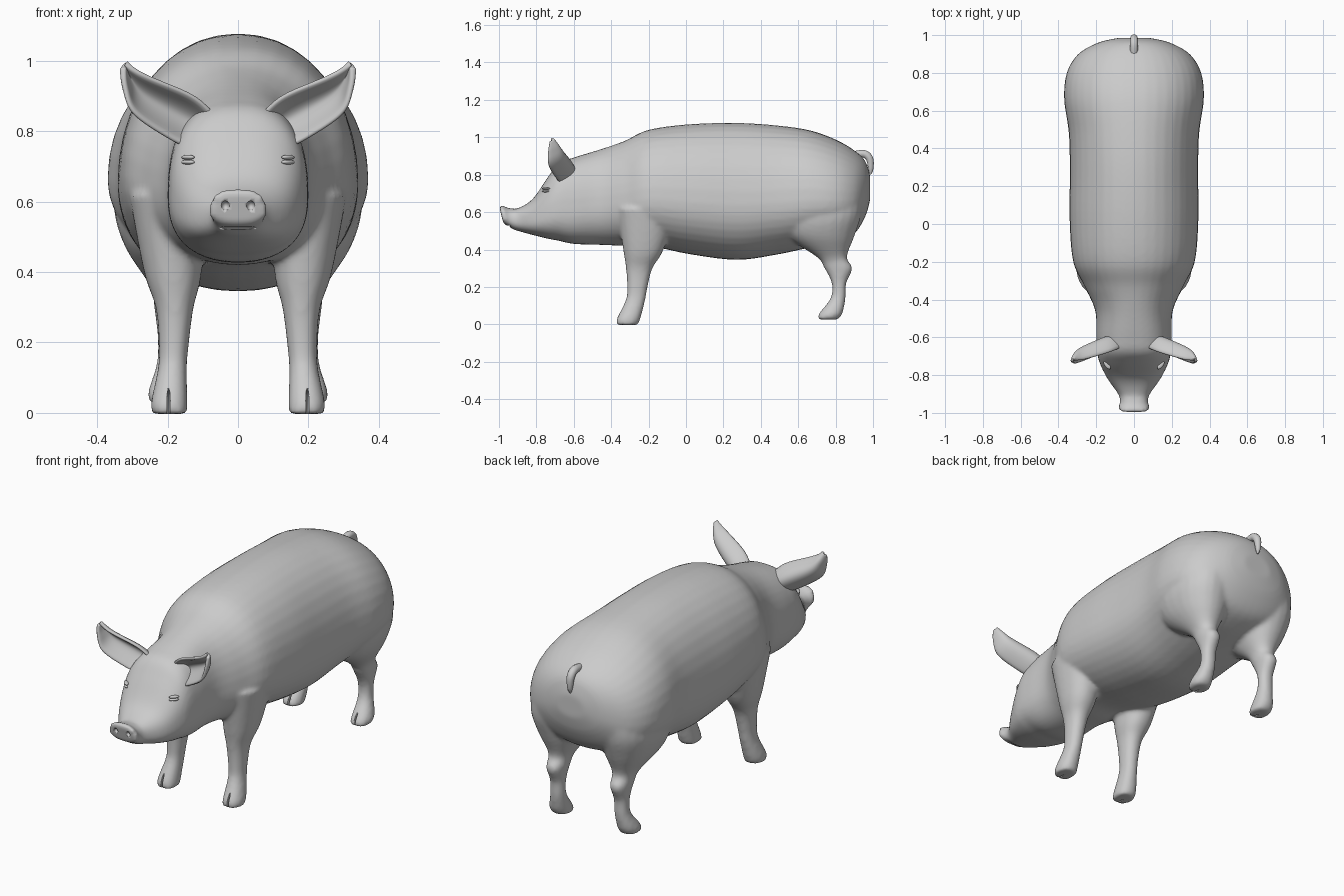
import bpy, bmesh, math
from mathutils import Vector, Matrix

if "Cube" in bpy.data.objects:
    bpy.data.objects.remove(bpy.data.objects["Cube"])


def spline(rows, steps=5):
    """Catmull-Rom interpolation of parameter rows."""
    out = []
    for i in range(len(rows) - 1):
        a, b, c, d = rows[max(i - 1, 0)], rows[i], rows[i + 1], rows[min(i + 2, len(rows) - 1)]
        for k in range(steps):
            t = k / steps
            out.append([0.5 * (2 * q + (r - p) * t + (2 * p - 5 * q + 4 * r - s) * t * t
                               + (3 * q - p - 3 * r + s) * t ** 3) for p, q, r, s in zip(a, b, c, d)])
    return out + [list(rows[-1])]


def loft(bm, rows, ring, n=40):
    """Skin rings made from interpolated rows and cap both ends."""
    loops = [[bm.verts.new(ring(r, 2 * math.pi * i / n)) for i in range(n)] for r in spline(rows)]
    for a, b in zip(loops, loops[1:]):
        for i in range(n):
            bm.faces.new((a[i], a[(i + 1) % n], b[(i + 1) % n], b[i]))
    bm.faces.new(loops[0][::-1])
    bm.faces.new(loops[-1])


def power(v, p):
    return math.copysign(abs(v) ** (2 / p), v)


def trunk_ring(r, a):
    """Egg-shaped section, widest below the middle, squarer at the head."""
    y, top, bot, hw = r
    p = 2.1 + 0.4 * min(max((-0.4 - y) / 0.25, 0), 1)
    mid = bot + 0.4 * (top - bot)
    s = power(math.sin(a), p)
    z = mid + s * ((top - mid) if s > 0 else (mid - bot))
    tilt = 0.25 * (z - mid) if y < -0.93 else 0
    return hw * power(math.cos(a), p), y - tilt, z


def leg_ring(side):
    return lambda r, a: (side * (r[3] + r[4] * power(math.cos(a), 2.2)),
                         r[1] + r[2] * power(math.sin(a), 2.2), r[0])


def tail_ring(r, a):
    """Circle whose plane turns from upright to level down the tail."""
    y, z, rad, turn = r
    v = rad * math.sin(a)
    return rad * math.cos(a), y + v * math.sin(turn), z + v * math.cos(turn)


def make_object(name, bm):
    bmesh.ops.recalc_face_normals(bm, faces=bm.faces)
    for f in bm.faces:
        f.smooth = True
    me = bpy.data.meshes.new(name)
    bm.to_mesh(me)
    bm.free()
    ob = bpy.data.objects.new(name, me)
    bpy.context.collection.objects.link(ob)
    return ob


def ellipsoid(bm, centre, radii, rot=Matrix()):
    m = Matrix.Translation(centre) @ rot.to_4x4() @ Matrix.Diagonal((*radii, 1))
    bmesh.ops.create_uvsphere(bm, u_segments=20, v_segments=12, radius=1, matrix=m)


# Head and trunk: y, top, bottom, half width
trunk = [
    (-.985, .637, .533, .080), (-.965, .637, .528, .082), (-.94, .624, .513, .074),
    (-.90, .62, .50, .084), (-.82, .67, .478, .140), (-.74, .785, .458, .180),
    (-.68, .86, .447, .195), (-.60, .892, .43, .200), (-.46, .935, .425, .205),
    (-.33, .98, .42, .262), (-.20, 1.04, .42, .322), (.02, 1.07, .375, .341),
    (.27, 1.077, .345, .340), (.48, 1.064, .372, .345), (.66, 1.038, .41, .370),
    (.80, .988, .44, .356), (.90, .93, .485, .295), (.96, .87, .58, .19), (.985, .79, .67, .085)]

# Legs: z, y centre, y half, x centre, x half
front_leg = [
    (-.003, -.315, .056, .193, .05), (.03, -.307, .063, .195, .052), (.13, -.27, .052, .186, .041),
    (.20, -.26, .055, .182, .043), (.30, -.25, .071, .18, .054), (.40, -.228, .108, .185, .082),
    (.62, -.21, .16, .20, .11)]
hind_leg = [
    (.025, .757, .054, .20, .049), (.06, .775, .062, .203, .052), (.14, .813, .04, .192, .039),
    (.22, .818, .039, .19, .039), (.30, .815, .075, .19, .048), (.36, .78, .08, .19, .06),
    (.47, .72, .18, .195, .125), (.58, .72, .215, .20, .152), (.70, .73, .215, .19, .145)]

bm = bmesh.new()
loft(bm, trunk, trunk_ring)
for side in (-1, 1):
    loft(bm, front_leg, leg_ring(side), 24)
    loft(bm, hind_leg, leg_ring(side), 24)
body = make_object("body", bm)
rm = body.modifiers.new("blend", 'REMESH')
rm.mode = 'VOXEL'
rm.voxel_size = 0.011
rm.use_smooth_shade = True
sm = body.modifiers.new("soften", 'SMOOTH')
sm.factor = 0.5
sm.iterations = 6

# Cutters: nostrils, mouth and hoof clefts
bm = bmesh.new()
for side in (-1, 1):
    ellipsoid(bm, (side * .036, -.992, .588), (.012, .018, .014))
    for y, z in ((-.355, .02), (.72, .045)):
        ellipsoid(bm, (side * .197, y, z), (.005, .035, .05))
ellipsoid(bm, (0, -.955, .526), (.06, .03, .004))
cutter = make_object("face_and_hoof_cutter", bm)
cutter.hide_render = True
cutter.display_type = 'WIRE'
bo = body.modifiers.new("carve", 'BOOLEAN')
bo.operation = 'DIFFERENCE'
bo.solver = 'EXACT'
bo.object = cutter

# Ears: cupped sheets between an upper and a lower rim (two points and cup depth)
rims = [
    (.07, -.655, .85, .14, -.675, .76, .07), (.13, -.68, .902, .18, -.69, .772, .08),
    (.25, -.715, .953, .292, -.735, .847, .07), (.295, -.722, .976, .322, -.738, .92, .045),
    (.318, -.72, .995, .328, -.728, .98, .01)]
bm = bmesh.new()
grid = []
for r in spline(rims):
    up, low = Vector(r[:3]), Vector(r[3:6])
    grid.append([bm.verts.new(up.lerp(low, t / 8) + Vector((0, r[6] * (1 - (t / 4 - 1) ** 2), 0)))
                 for t in range(9)])
for a, b in zip(grid, grid[1:]):
    for i in range(8):
        bm.faces.new((a[i], a[i + 1], b[i + 1], b[i]))
ears = make_object("ears", bm)
so = ears.modifiers.new("thickness", 'SOLIDIFY')
so.thickness = 0.018
so.offset = 0
ears.modifiers.new("mirror", 'MIRROR')
ears.modifiers.new("round", 'SUBSURF').levels = 1

# Eyelids: narrow folds set into the face
bm = bmesh.new()
for side in (-1, 1):
    rot = Matrix.Rotation(side * math.radians(50), 3, 'Z')
    for z in (.712, .726):
        ellipsoid(bm, (side * .142, -.748, z), (.026, .012, .007), rot)
make_object("eyelids", bm)

# Tail: short tapered tube hanging against the rump (y, z, radius, turn)
bm = bmesh.new()
loft(bm, [(.89, .905, .02, 0), (.95, .912, .021, .3), (.982, .885, .02, 1.1),
          (.988, .83, .014, 1.57), (.985, .80, .004, 1.57)], tail_ring, 14)
make_object("tail", bm)
